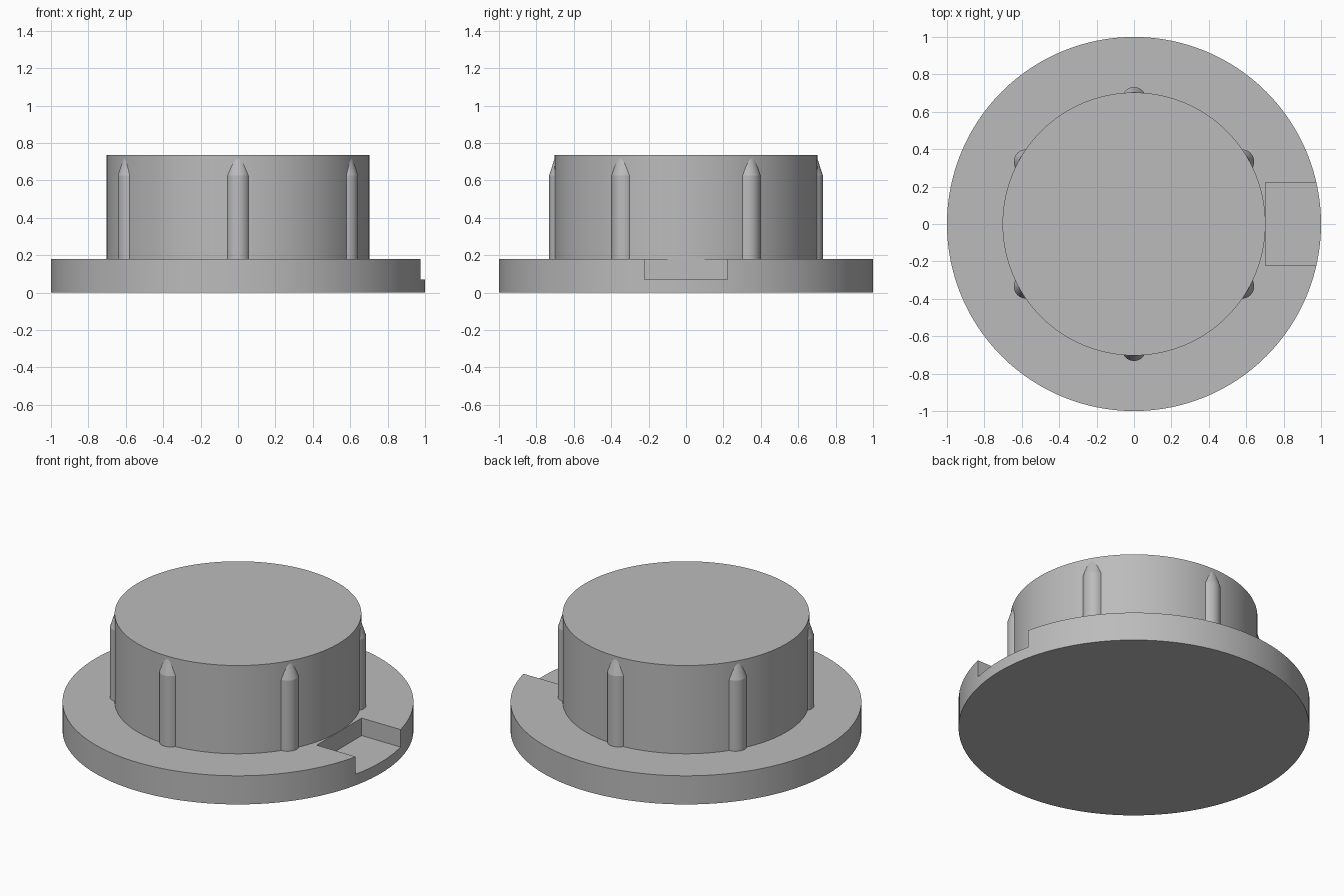
import bpy, math

cube = bpy.data.objects.get("Cube")
if cube:
    bpy.data.objects.remove(cube, do_unlink=True)

grey = bpy.data.materials.new("plain grey")
grey.use_nodes = True
COLOUR = (0.5, 0.5, 0.5, 1)
grey.diffuse_color = COLOUR
grey.node_tree.nodes["Principled BSDF"].inputs["Base Color"].default_value = COLOUR


def cone(name, r1, r2, z0, z1, x=0, y=0, sides=128):
    """Upright cylinder or cone frustum between two heights."""
    bpy.ops.mesh.primitive_cone_add(vertices=sides, radius1=r1, radius2=r2,
                                    depth=z1 - z0, location=(x, y, (z0 + z1) / 2))
    ob = bpy.context.object
    ob.name = name
    ob.data.materials.append(grey)
    return ob


def combine(target, other, operation):
    """Apply a boolean and discard the second solid."""
    mod = target.modifiers.new(operation.lower(), 'BOOLEAN')
    mod.operation = operation
    mod.solver = 'EXACT'
    mod.object = other
    bpy.context.view_layer.objects.active = target
    bpy.ops.object.modifier_apply(modifier=mod.name)
    bpy.data.objects.remove(other, do_unlink=True)


FLANGE_TOP = 0.18
PLUG_R = 0.703
RIB_R = 0.065
RIB_CENTRE = 0.667

# Round flange and raised plug
cap = cone("flanged_plug", 1, 1, 0, FLANGE_TOP)
combine(cap, cone("plug", PLUG_R, PLUG_R, 0.1, 0.735), 'UNION')

# Six grip ribs with tapered tips
for i in range(6):
    a = math.radians(90 + 60 * i)
    x, y = RIB_CENTRE * math.cos(a), RIB_CENTRE * math.sin(a)
    rib = cone("rib", RIB_R, RIB_R, 0.12, 0.625, x, y, 32)
    # pull the top ring in to a point above an added ring
    tip = cone("rib_tip", RIB_R, 0.033, 0.625, 0.725, x, y, 32)
    combine(rib, tip, 'UNION')
    combine(cap, rib, 'UNION')

# Pry notch on the left side of the rim
bpy.ops.mesh.primitive_cube_add(size=1, location=(0.954, 0, 0.17))
notch = bpy.context.object
notch.name = "notch_cutter"
notch.hide_render = True
notch.scale = (0.5, 0.446, 0.2)
notch.data.materials.append(grey)
combine(cap, notch, 'DIFFERENCE')

# Smooth walls with crisp rims
bpy.ops.object.select_all(action='DESELECT')
cap.select_set(True)
bpy.context.view_layer.objects.active = cap
bpy.ops.object.shade_smooth_by_angle(angle=math.radians(15))
